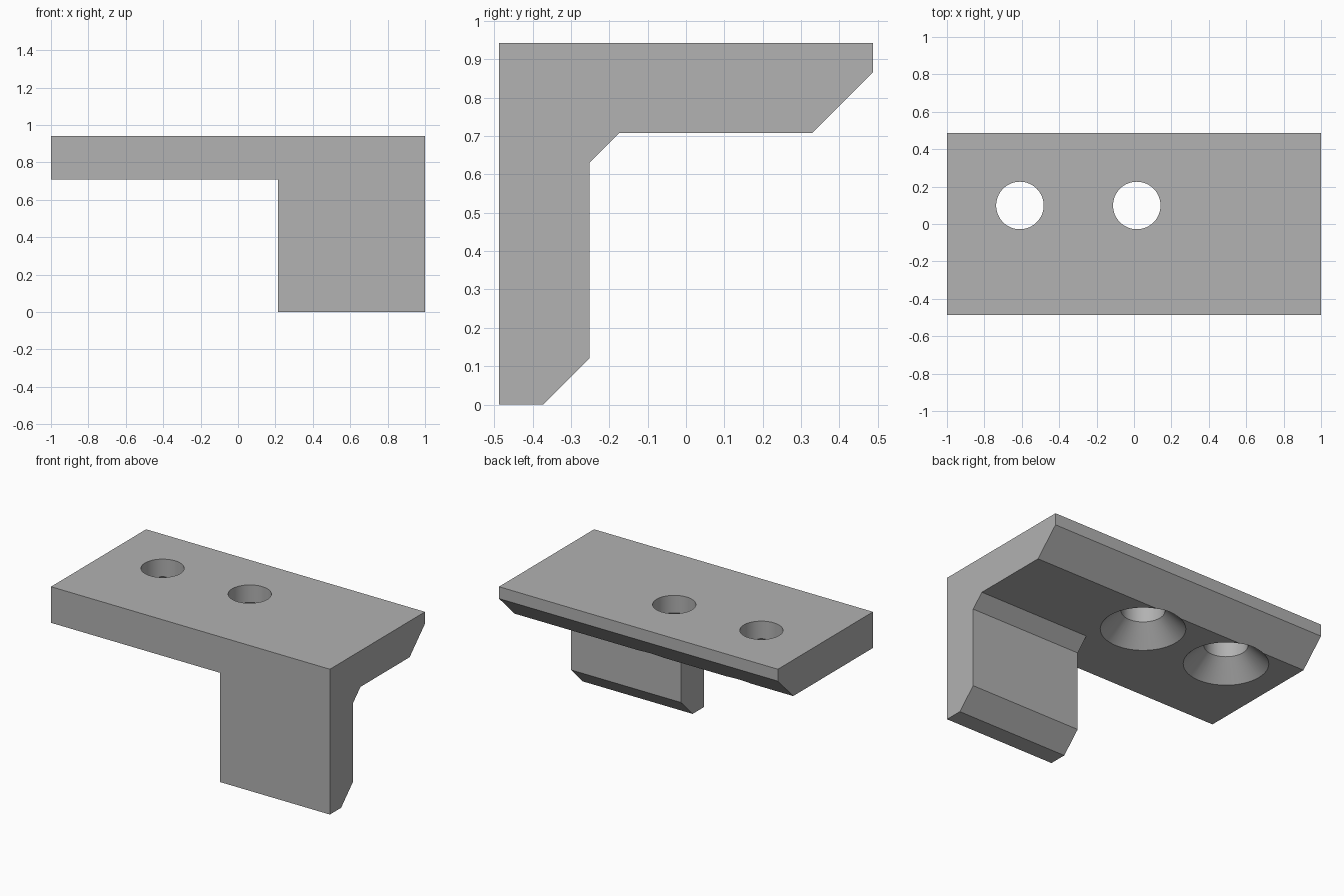
import bpy
import bmesh
import math

cube = bpy.data.objects.get("Cube")
if cube:
    bpy.data.objects.remove(cube, do_unlink=True)

grey = bpy.data.materials.new("grey")
grey.use_nodes = True
colour = (0.445, 0.445, 0.445, 1)
grey.diffuse_color = colour
grey.node_tree.nodes["Principled BSDF"].inputs["Base Color"].default_value = colour

FRONT, BACK, TOP, UNDER = -0.487, 0.487, 0.942, 0.708
LEG_BACK = -0.252


def finish(name, bm):
    bmesh.ops.recalc_face_normals(bm, faces=bm.faces)
    mesh = bpy.data.meshes.new(name)
    bm.to_mesh(mesh)
    bm.free()
    mesh.materials.append(grey)
    obj = bpy.data.objects.new(name, mesh)
    bpy.context.collection.objects.link(obj)
    return obj


def extrude_profile(name, profile, x0, x1):
    """Extrude a (y, z) outline along x."""
    bm = bmesh.new()
    face = bm.faces.new([bm.verts.new((x0, y, z)) for y, z in profile])
    moved = bmesh.ops.extrude_face_region(bm, geom=[face])["geom"]
    verts = [v for v in moved if isinstance(v, bmesh.types.BMVert)]
    bmesh.ops.translate(bm, verts=verts, vec=(x1 - x0, 0, 0))
    return finish(name, bm)


def countersink_cutter(x, y):
    """Straight bore with a 45 degree cone opening downwards."""
    bm = bmesh.new()
    outline = [(0, 0.688), (0.267, 0.688), (0.127, 0.828), (0.127, 1.0), (0, 1.0)]
    verts = [bm.verts.new((x + r, y, z)) for r, z in outline]
    edges = [bm.edges.new(pair) for pair in zip(verts, verts[1:])]
    bmesh.ops.spin(bm, geom=verts + edges, cent=(x, y, 0), axis=(0, 0, 1),
                   angle=math.tau, steps=64)
    bmesh.ops.remove_doubles(bm, verts=bm.verts, dist=0.0001)
    cutter = finish("hole_cutter", bm)
    cutter.hide_render = True
    return cutter


def combine(target, other, operation):
    mod = target.modifiers.new(operation.lower(), "BOOLEAN")
    mod.operation = operation
    mod.solver = "EXACT"
    mod.object = other
    bpy.context.view_layer.objects.active = target
    bpy.ops.object.modifier_apply(modifier=mod.name)
    bpy.data.objects.remove(other, do_unlink=True)


# Top plate with a chamfered rear lower edge
bracket = extrude_profile("bracket", [
    (FRONT, UNDER), (0.33, UNDER), (BACK, 0.865), (BACK, TOP), (FRONT, TOP)], -1, 1)

# Leg with a chamfered foot and a sloped inner corner
leg = extrude_profile("leg", [
    (FRONT, 0), (-0.372, 0), (LEG_BACK, 0.12), (LEG_BACK, 0.63),
    (-0.174, UNDER), (-0.174, 0.8), (FRONT, 0.8)], 0.213, 1)
combine(bracket, leg, "UNION")

# Two countersunk screw holes
for hole_x in (-0.61, 0.015):
    combine(bracket, countersink_cutter(hole_x, 0.099), "DIFFERENCE")

bpy.ops.object.select_all(action="DESELECT")
bracket.select_set(True)
bpy.context.view_layer.objects.active = bracket
bpy.ops.object.shade_smooth_by_angle(angle=math.radians(30))
